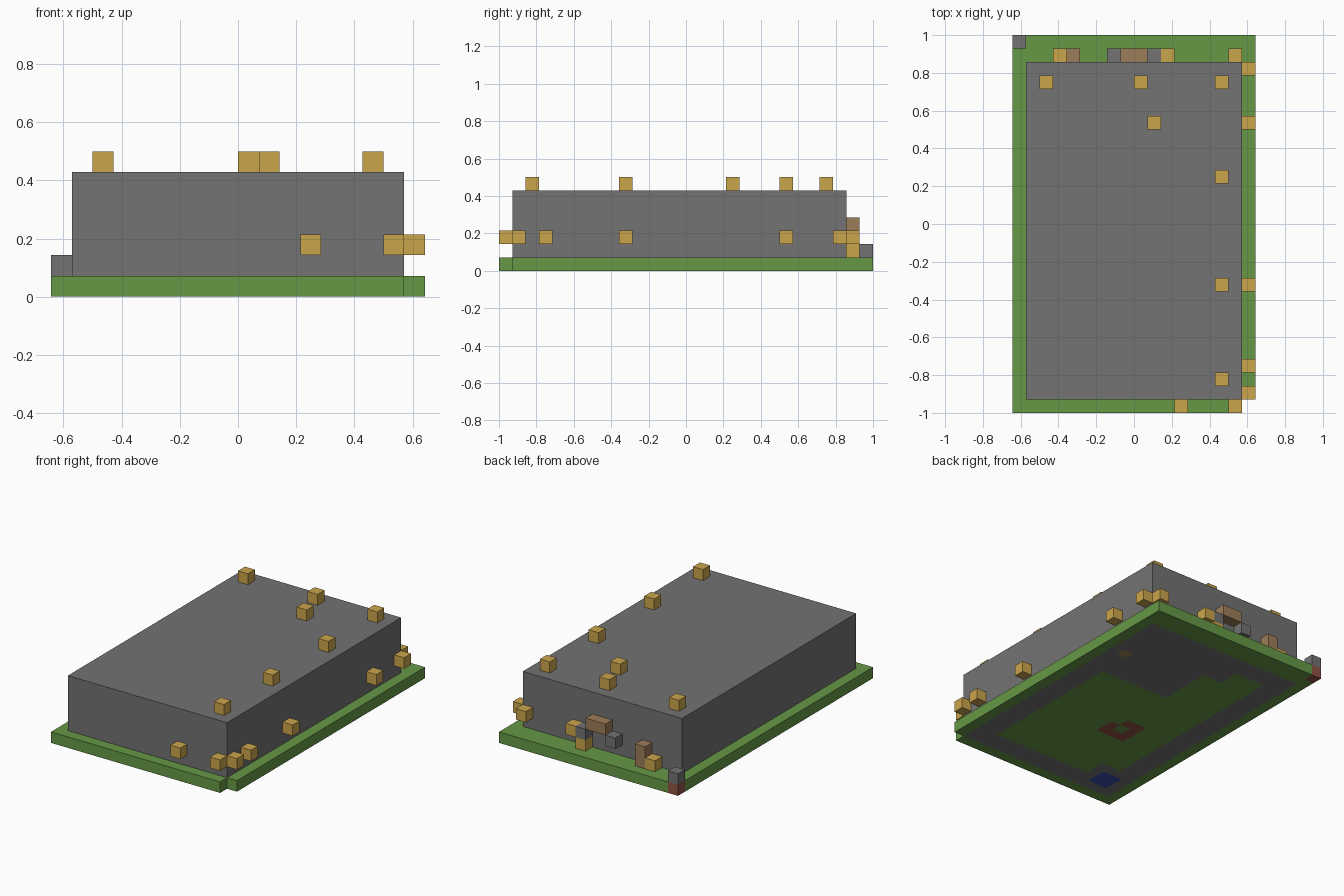
import bpy
import bmesh
from math import floor
from mathutils import Matrix, Vector

if "Cube" in bpy.data.objects:
    bpy.data.objects.remove(bpy.data.objects["Cube"], do_unlink=True)

# Block grid: 18 wide, 28 deep
NX, NY = 18, 28
U = 2 / NY


def linear(c):
    c /= 255
    return c / 12.92 if c <= 0.04045 else ((c + 0.055) / 1.055) ** 2.4


def material(name, *rgb):
    mat = bpy.data.materials.new(name)
    mat.use_nodes = True
    colour = [linear(c) for c in rgb] + [1]
    mat.diffuse_color = colour
    bsdf = mat.node_tree.nodes["Principled BSDF"]
    bsdf.inputs["Base Color"].default_value = colour
    bsdf.inputs["Roughness"].default_value = 0.9
    return mat


GREEN = material("board green", 102, 152, 70)
GRAY = material("casing gray", 115, 115, 115)
GOLD = material("stud gold", 203, 165, 75)
BROWN = material("port brown", 157, 125, 88)
RED = material("chip red brown", 143, 82, 66)
BLUE = material("pad blue", 55, 78, 180)


def finish(name, bm, mats):
    # Cell coordinates to model coordinates
    bm.transform(Matrix.Scale(U, 4) @ Matrix.Translation((-NX / 2, -NY / 2, 0)))
    mesh = bpy.data.meshes.new(name)
    bm.to_mesh(mesh)
    bm.free()
    for mat in mats:
        mesh.materials.append(mat)
    obj = bpy.data.objects.new(name, mesh)
    bpy.context.collection.objects.link(obj)


def box(name, cell, mat, size=(1, 1, 1)):
    bm = bmesh.new()
    centre = Vector(cell) + Vector(size) / 2
    bmesh.ops.create_cube(bm, size=1, matrix=Matrix.Translation(centre) @ Matrix.Diagonal((*size, 1)))
    finish(name, bm, [mat])


# Base board, with a pattern on its underside
def board_colour(i, j):
    if (i, j) == (0, NY - 1):
        return 3
    if i in (2, 3) and j in (2, 3):
        return 4
    if (i, j) == (15, 20):
        return 2
    if 6 <= i <= 8 and 9 <= j <= 11 and (i, j) not in ((7, 10), (8, 11)):
        return 3
    # Green field inside the gray frame, with stepped corners
    low = 5 if i < 5 else 3
    high = 23 if i < 6 else 21 if i < 8 else 16
    if 3 <= i <= 14 and low <= j <= high:
        return 0
    return 1 if 1 <= i <= 16 and 1 <= j <= 25 else 0


bm = bmesh.new()
bmesh.ops.create_grid(bm, x_segments=NX, y_segments=NY, size=0.5,
                      matrix=Matrix.Translation((NX / 2, NY / 2, 0)) @ Matrix.Diagonal((NX, NY, 1, 1)))
# Notch at one front corner
notch = [f for f in bm.faces if f.calc_center_median().x > NX - 1 and f.calc_center_median().y < 1]
bmesh.ops.delete(bm, geom=notch, context="FACES")
top = bmesh.ops.extrude_face_region(bm, geom=bm.faces[:], use_keep_orig=True)["geom"]
bmesh.ops.translate(bm, verts=[v for v in top if isinstance(v, bmesh.types.BMVert)], vec=(0, 0, 1))
bmesh.ops.recalc_face_normals(bm, faces=bm.faces[:])
for f in bm.faces:
    f.normal_update()
    inside = f.calc_center_median() - f.normal * 0.25
    f.material_index = board_colour(floor(inside.x), floor(inside.y))
finish("base_board", bm, [GREEN, GRAY, BROWN, RED, BLUE])

# Main casing
box("casing", (1, 1, 1), GRAY, (16, 25, 5))
box("corner_post", (0, 27, 1), GRAY)

# Studs on the top, one side and the front
for i, j in ((2, 24), (9, 24), (15, 24), (10, 21), (15, 17), (15, 9), (15, 2)):
    box("top_stud", (i, j, 6), GOLD)
for j in (1, 3, 9, 21, 25):
    box("side_stud", (17, j, 2), GOLD)
for i in (12, 16):
    box("front_stud", (i, 0, 2), GOLD)

# Fittings on the back
for i, k in ((3, 1), (10, 1), (11, 2), (16, 2)):
    box("back_stud", (i, 26, k), GOLD)
for i in (7, 10):
    box("handle_bracket", (i, 26, 2), GRAY)
box("handle", (8, 26, 3), BROWN, (2, 1, 1))
box("back_port", (4, 26, 1), BROWN, (1, 1, 2))
